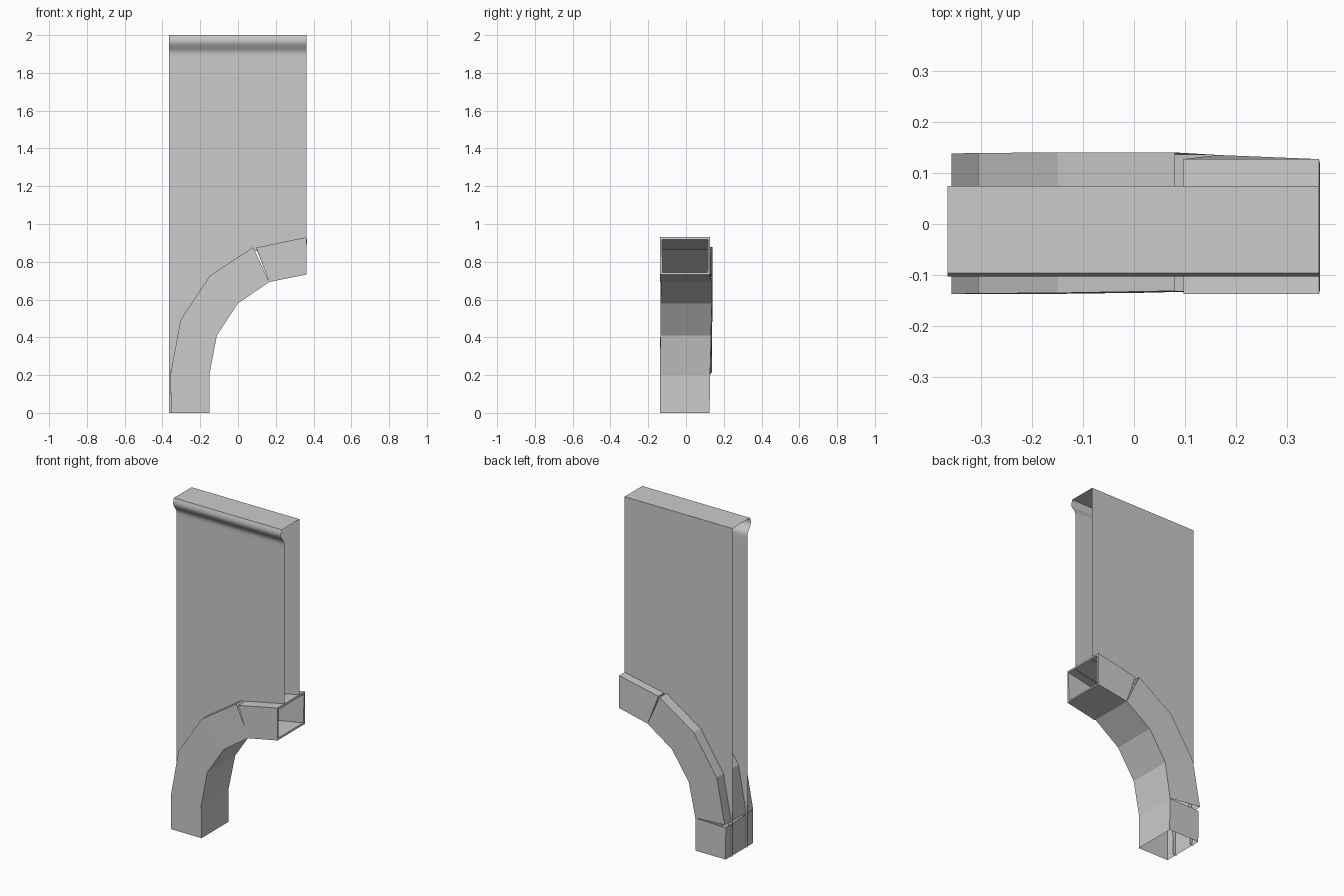
import bpy
import bmesh
import math

cube = bpy.data.objects.get("Cube")
if cube:
    bpy.data.objects.remove(cube, do_unlink=True)

GREY = (0.6, 0.6, 0.6, 1)
stone = bpy.data.materials.new("plain_grey")
stone.use_nodes = True
stone.diffuse_color = GREY
stone.node_tree.nodes["Principled BSDF"].inputs["Base Color"].default_value = GREY


def finish(name, bm):
    mesh = bpy.data.meshes.new(name)
    bmesh.ops.remove_doubles(bm, verts=bm.verts, dist=0.0005)
    bmesh.ops.recalc_face_normals(bm, faces=bm.faces)
    bm.to_mesh(mesh)
    bm.free()
    mesh.materials.append(stone)
    obj = bpy.data.objects.new(name, mesh)
    bpy.context.collection.objects.link(obj)
    return obj


def face(bm, points):
    bm.faces.new([bm.verts.new(p) for p in points])


def station(outer, inner, front, back, inner_back=None, back_lift=0):
    """Four corners of one rectangular cut through the arch."""
    (ox, oz), (ix, iz) = outer, inner
    return [(ox, front, oz), (ox, back, oz + back_lift),
            (ix, inner_back or back, iz), (ix, front, iz)]


def tube(name, stations):
    """Open-ended box tube through a row of stations."""
    bm = bmesh.new()
    for a, b in zip(stations, stations[1:]):
        for i in range(4):
            j = (i + 1) % 4
            face(bm, (a[i], a[j], b[j], b[i]))
    return finish(name, bm)


# Arch: foot, curved middle and hollow end block with narrow joints
tube("arch_foot", [
    station((-0.355, 0), (-0.15, 0), -0.137, 0.125),
    station((-0.357, 0.205), (-0.152, 0.2), -0.137, 0.127, back_lift=-0.01)])

tube("arch_curve", [
    station((-0.357, 0.205), (-0.152, 0.2), -0.137, 0.138, 0.127, 0.012),
    station((-0.305, 0.49), (-0.112, 0.41), -0.136, 0.139, 0.133),
    station((-0.15, 0.725), (0, 0.58), -0.135, 0.14, 0.135),
    station((0.08, 0.877), (0.165, 0.693), -0.131, 0.14, 0.135)])

end_block = tube("arch_end_block", [
    station((0.097, 0.875), (0.165, 0.693), -0.137, 0.127, 0.135),
    station((0.362, 0.93), (0.362, 0.732), -0.137, 0.127)])
shell = end_block.modifiers.new("wall_thickness", "SOLIDIFY")
shell.thickness = 0.016
shell.offset = -1

# Thin wall: two sheets with a curved lower edge, a top and a rolled front lip
LEFT, RIGHT = 0.362, -0.365
FRONT, BACK = -0.07, 0.074
LIP_BASE = 1.88
lower_edge = [(RIGHT, 0), (-0.338, 0), (-0.335, 0.2), (-0.285, 0.48),
              (-0.14, 0.7), (0.09, 0.855), (LEFT, 0.912)]


def sheet(bm, y, top):
    outline = lower_edge + [(LEFT, top), (RIGHT, top)]
    face(bm, [(x, y, z) for x, z in outline])


bm = bmesh.new()
sheet(bm, FRONT, LIP_BASE)
sheet(bm, BACK, 2)
profile = [(FRONT, LIP_BASE), (FRONT, 1.9)]
for i in range(1, 7):
    t = i / 6
    profile.append((FRONT - 0.033 * (1 - math.cos(math.pi * t)) / 2, 1.9 + 0.07 * t))
profile += [(-0.101, 1.985), (-0.096, 2), (BACK, 2)]
for (y1, z1), (y2, z2) in zip(profile, profile[1:]):
    face(bm, [(RIGHT, y1, z1), (LEFT, y1, z1), (LEFT, y2, z2), (RIGHT, y2, z2)])
wall = finish("wall_panel", bm)

bpy.ops.object.select_all(action="DESELECT")
wall.select_set(True)
bpy.context.view_layer.objects.active = wall
bpy.ops.object.shade_smooth_by_angle(angle=math.radians(40))
